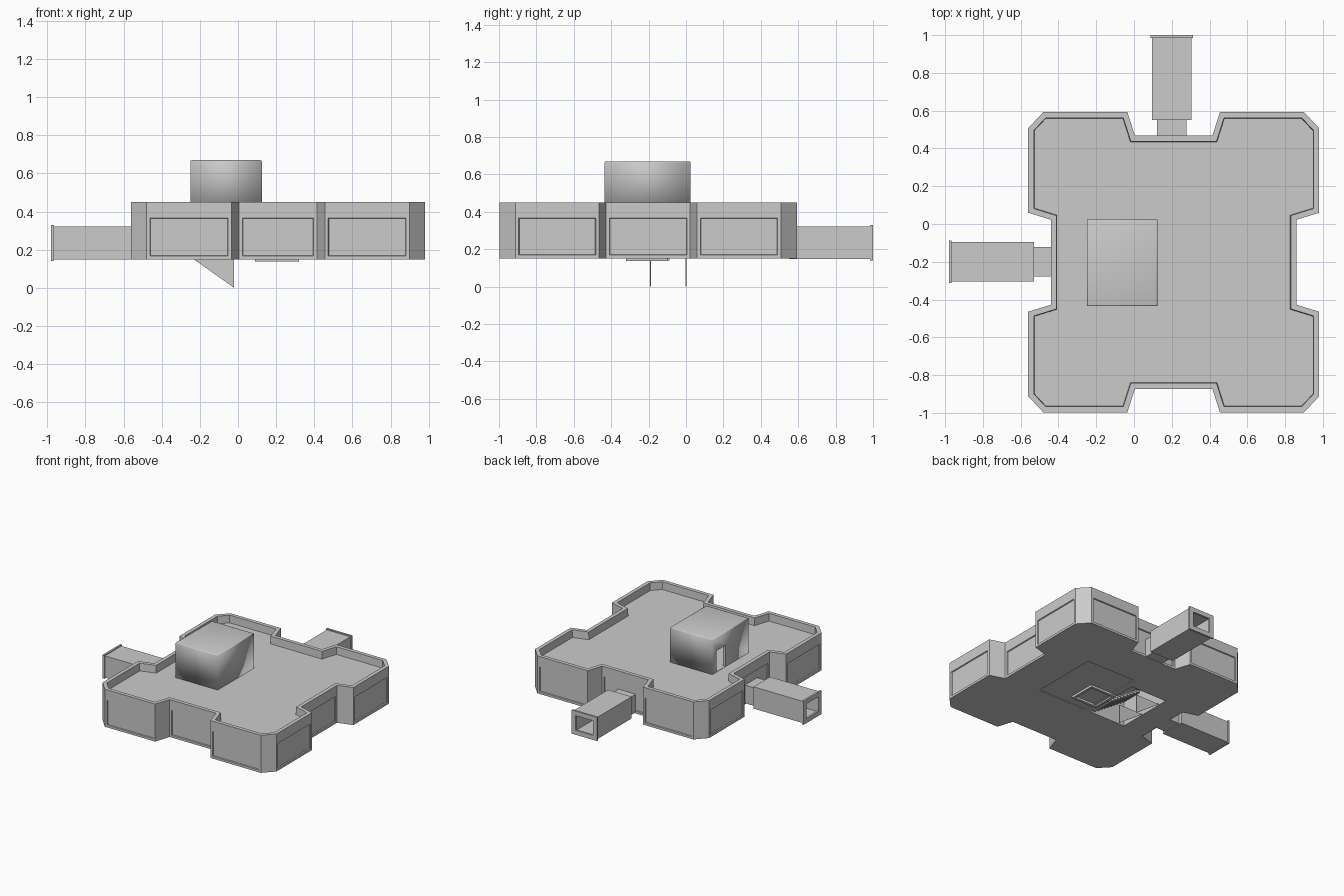
import bpy, bmesh, math
from mathutils import Matrix, Vector

if "Cube" in bpy.data.objects:
    bpy.data.objects.remove(bpy.data.objects["Cube"])

CX, CY = 0.21, -0.2025          # centre of the main building


def to_object(name, bm, matrix=None):
    bmesh.ops.recalc_face_normals(bm, faces=bm.faces)
    me = bpy.data.meshes.new(name)
    bm.to_mesh(me)
    bm.free()
    ob = bpy.data.objects.new(name, me)
    bpy.context.collection.objects.link(ob)
    if matrix:
        ob.matrix_world = matrix
    return ob


def add_box(bm, lo, hi):
    lo, hi = Vector(lo), Vector(hi)
    m = Matrix.Translation((lo + hi) / 2) @ Matrix.Diagonal((*(hi - lo), 1))
    return bmesh.ops.create_cube(bm, size=1, matrix=m)["verts"]


def boxes(name, pairs, matrix=None):
    bm = bmesh.new()
    for lo, hi in pairs:
        add_box(bm, lo, hi)
    return to_object(name, bm, matrix)


def cut(ob, name, lo, hi):
    cutter = boxes(name, [(lo, hi)])
    cutter.hide_render = True
    cutter.hide_viewport = True
    mod = ob.modifiers.new(name, "BOOLEAN")
    mod.operation = "DIFFERENCE"
    mod.solver = "EXACT"
    mod.object = cutter


# Main building: one quarter of the outline, mirrored into four
quarter = [(.65, .225), (.77, .262), (.77, .71), (.69, .795), (.245, .795), (.205, .67)]
outline = list(quarter)
outline += [(-x, y) for x, y in reversed(quarter)]
outline += [(-x, -y) for x, y in quarter]
outline += [(x, -y) for x, y in reversed(quarter)]

bm = bmesh.new()
loops = [[bm.verts.new((CX + x, CY + y, z)) for x, y in outline] for z in (.15, .385, .45)]
n = len(outline)
panels = []
for level in range(2):
    a, b = loops[level], loops[level + 1]
    for i in range(n):
        j = (i + 1) % n
        f = bm.faces.new((a[i], a[j], b[j], b[i]))
        if level == 0 and (a[i].co - a[j].co).length > 0.3:
            panels.append(f)
bm.faces.new(loops[0][::-1])
roof = bm.faces.new(loops[2])
bm.normal_update()
# Parapet around a sunken roof
bmesh.ops.inset_region(bm, faces=[roof], thickness=.03, use_even_offset=True)
bmesh.ops.inset_region(bm, faces=[roof], thickness=.003, depth=-.06, use_even_offset=True)
# Recessed wall panels
bmesh.ops.inset_individual(bm, faces=panels, thickness=.018, use_even_offset=True)
bmesh.ops.inset_individual(bm, faces=panels, thickness=.003, depth=-.008, use_even_offset=True)
building = to_object("main_building", bm)
cut(building, "stairwell_cutter", (-.24, -.40, .10), (.08, .07, .365))
cut(building, "floor_panel_cutter", (.13, -.40, .10), (.56, .15, .156))

# Roof stair house, hollow with a doorway on its left side
bm = bmesh.new()
add_box(bm, (-.25, -.435, .385), (.125, .025, .67))
top = [e for e in bm.edges if all(v.co.z > .6 for v in e.verts)]
bmesh.ops.bevel(bm, geom=top, offset=.008, segments=2, affect="EDGES", profile=.5)
for f in bm.faces:
    f.smooth = True
house = to_object("roof_stair_house", bm)
cut(house, "house_room_cutter", (-.23, -.415, .392), (.105, .005, .64))
cut(house, "house_door_cutter", (-.30, -.14, .392), (-.20, -.03, .56))

# Interior stairs seen through the opening below
steps = 10
boxes("interior_stairs", [((.08 - .03 * (i + 1), -.38, .15 + .02 * i),
                           (.08 - .03 * i, -.20, .17 + .02 * i)) for i in range(steps)])

# Thin triangular side walls hanging under the floor
for side, y in (("front", -.19), ("back", 0.0)):
    bm = bmesh.new()
    profile = [(-.235, .152), (-.02, 0), (-.02, .152)]
    f = bm.faces.new([bm.verts.new((x, y - .002, z)) for x, z in profile])
    new = bmesh.ops.extrude_face_region(bm, geom=[f], use_keep_orig=True)["geom"]
    bmesh.ops.translate(bm, verts=[v for v in new if isinstance(v, bmesh.types.BMVert)],
                        vec=(0, .004, 0))
    to_object(side + "_stair_wall", bm)

# Hatch frame under the floor
boxes("floor_hatch_frame", [((.09, -.32, .138), (.32, -.30, .16)), ((.09, -.12, .138), (.32, -.10, .16)),
                            ((.09, -.30, .138), (.11, -.12, .16)), ((.30, -.30, .138), (.32, -.12, .16))])


# Square tubes for the entrance passages
def tube(w, z0, z1, y0, y1, t):
    return [((-w, y0, z0), (w, y1, z0 + t)), ((-w, y0, z1 - t), (w, y1, z1)),
            ((-w, y0, z0 + t), (-w + t, y1, z1 - t)), ((w - t, y0, z0 + t), (w, y1, z1 - t))]


places = {"back": Matrix.Translation((.2, 0, 0)),
          "left": Matrix.Translation((.02, -.2, 0)) @ Matrix.Rotation(math.pi / 2, 4, "Z")}
for side, m in places.items():
    boxes(side + "_passage", tube(.104, .148, .322, .55, .99, .02), m)
    boxes(side + "_passage_rim", tube(.112, .141, .33, .985, 1.0, .036), m)
    boxes(side + "_passage_inner_frame", tube(.102, .15, .32, .551, .565, .04), m)
    boxes(side + "_passage_neck", tube(.077, .155, .30, .455, .555, .015), m)
